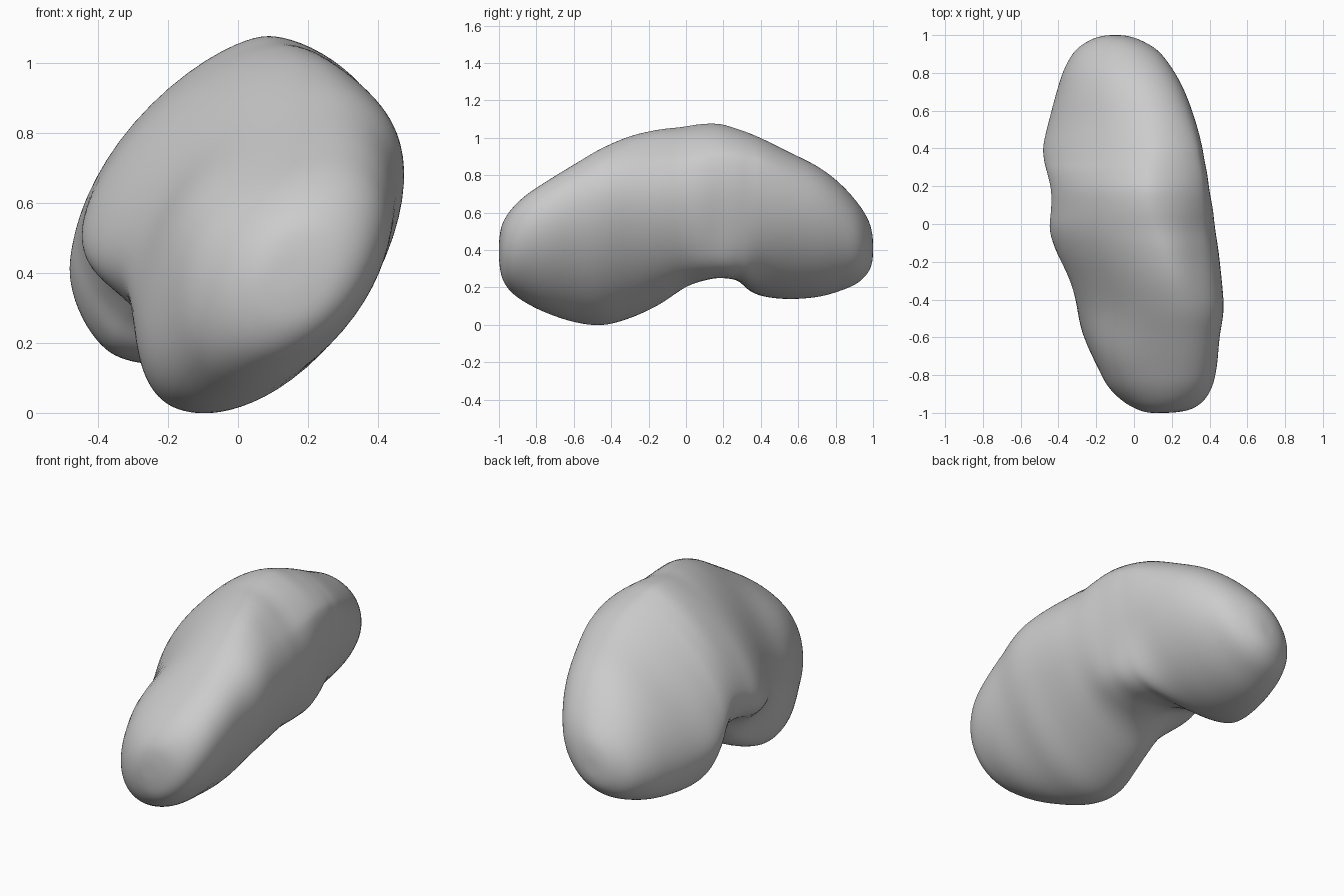
import bpy, bmesh, math
from mathutils import Vector

if "Cube" in bpy.data.objects:
    bpy.data.objects.remove(bpy.data.objects["Cube"])

# Cross-sections along the bean: y, left x, right x, bottom z, top z, lean
SECTIONS = [
    (-1.00,  .09, .19, .35, .44, .10),
    (-.985,  .03, .29, .255, .53, .20),
    (-.94,  -.05, .365, .18, .61, .30),
    (-.86,  -.13, .415, .12, .69, .38),
    (-.75,  -.19, .44, .065, .765, .42),
    (-.60,  -.265, .455, .015, .86, .46),
    (-.45,  -.32, .48, -.003, .955, .46),
    (-.30,  -.375, .475, .03, 1.02, .43),
    (-.15,  -.43, .46, .09, 1.05, .36),
    (-.03,  -.452, .44, .155, 1.06, .29),
    (.08,   -.44, .425, .21, 1.075, .24),
    (.18,   -.44, .405, .25, 1.075, .25),
    (.27,   -.46, .39, .235, 1.05, .31),
    (.34,   -.477, .375, .18, 1.025, .37),
    (.42,   -.48, .36, .15, .99, .41),
    (.55,   -.45, .325, .137, .925, .41),
    (.70,   -.41, .27, .148, .85, .38),
    (.82,   -.37, .205, .18, .76, .34),
    (.92,   -.31, .125, .225, .65, .28),
    (.98,   -.22, .02, .29, .55, .20),
    (1.00,  -.14, -.06, .36, .46, .10),
]
SIDES, STEPS = 80, 6


def smooth_sections(keys):
    """Catmull-Rom interpolation between the cross-sections."""
    out = []
    for i in range(len(keys) - 1):
        a, b, c, d = (keys[max(0, min(len(keys) - 1, i + k))] for k in (-1, 0, 1, 2))
        for s in range(STEPS):
            t = s / STEPS
            out.append([.5 * (2 * q + (r - p) * t + (2 * p - 5 * q + 4 * r - w) * t * t
                              + (3 * q - p - 3 * r + w) * t ** 3)
                        for p, q, r, w in zip(a, b, c, d)])
    out.append(list(keys[-1]))
    return out


def section_ring(y, x0, x1, z0, z1, lean):
    """Leaning oval, fuller at the lower right and flatter at the upper left."""
    a, b = (x1 - x0) / 2, (z1 - z0) / 2
    swell = .042 * math.exp(-((y - .15) / .38) ** 2)

    def reach(t):
        c, s = math.cos(t), math.sin(t)
        oval = math.sqrt(a * a * c * c + b * b * s * s + 2 * a * b * lean * c * s)
        return oval - swell * math.sin(2 * t) ** 2 * math.sin(t - math.pi / 4)

    pts = []
    for j in range(SIDES):
        t = 2 * math.pi * j / SIDES
        h, dh = reach(t), (reach(t + .001) - reach(t - .001)) / .002
        c, s = math.cos(t), math.sin(t)
        pts.append(Vector(((x0 + x1) / 2 + h * c - dh * s, y,
                           (z0 + z1) / 2 + h * s + dh * c)))
    return pts


# Hollows and swells: centre, radius, push
SHAPING = [
    ((-.36, -.20, .20), (.19, .21, .19), (.10, -.01, .06)),   # front hollow
    ((-.25, .05, .24), (.20, .15, .15), (.04, .01, .10)),     # inner notch
    ((.20, .23, .32), (.22, .15, .20), (.045, 0, -.055)),     # full outer flank
    ((.40, -.20, .95), (.20, .32, .20), (-.04, 0, -.03)),     # softer shoulder
    ((-.12, -.72, .58), (.20, .25, .24), (-.035, -.01, .035)),  # front end
]


def shape(p):
    q = p.copy()
    for c, r, push in SHAPING:
        d2 = sum(((p[k] - c[k]) / r[k]) ** 2 for k in range(3))
        q += Vector(push) * math.exp(-d2)
    return q


# Curved bean body: oval rings joined end to end
bm = bmesh.new()
rings = [[bm.verts.new(shape(p)) for p in section_ring(*s)]
         for s in smooth_sections(SECTIONS)]
for a, b in zip(rings, rings[1:]):
    for j in range(SIDES):
        k = (j + 1) % SIDES
        bm.faces.new((a[j], a[k], b[k], b[j]))

# Rounded end caps
for ring in (rings[0], rings[-1]):
    centre = bm.verts.new(sum((v.co for v in ring), Vector()) / SIDES)
    for j in range(SIDES):
        bm.faces.new((ring[j], ring[(j + 1) % SIDES], centre))
bmesh.ops.recalc_face_normals(bm, faces=bm.faces)
for f in bm.faces:
    f.smooth = True

mesh = bpy.data.meshes.new("bean_body")
bm.to_mesh(mesh)
bm.free()
body = bpy.data.objects.new("bean_body", mesh)
bpy.context.collection.objects.link(body)

# Soften the surface
relax = body.modifiers.new("relax", 'SMOOTH')
relax.factor = .5
relax.iterations = 8
